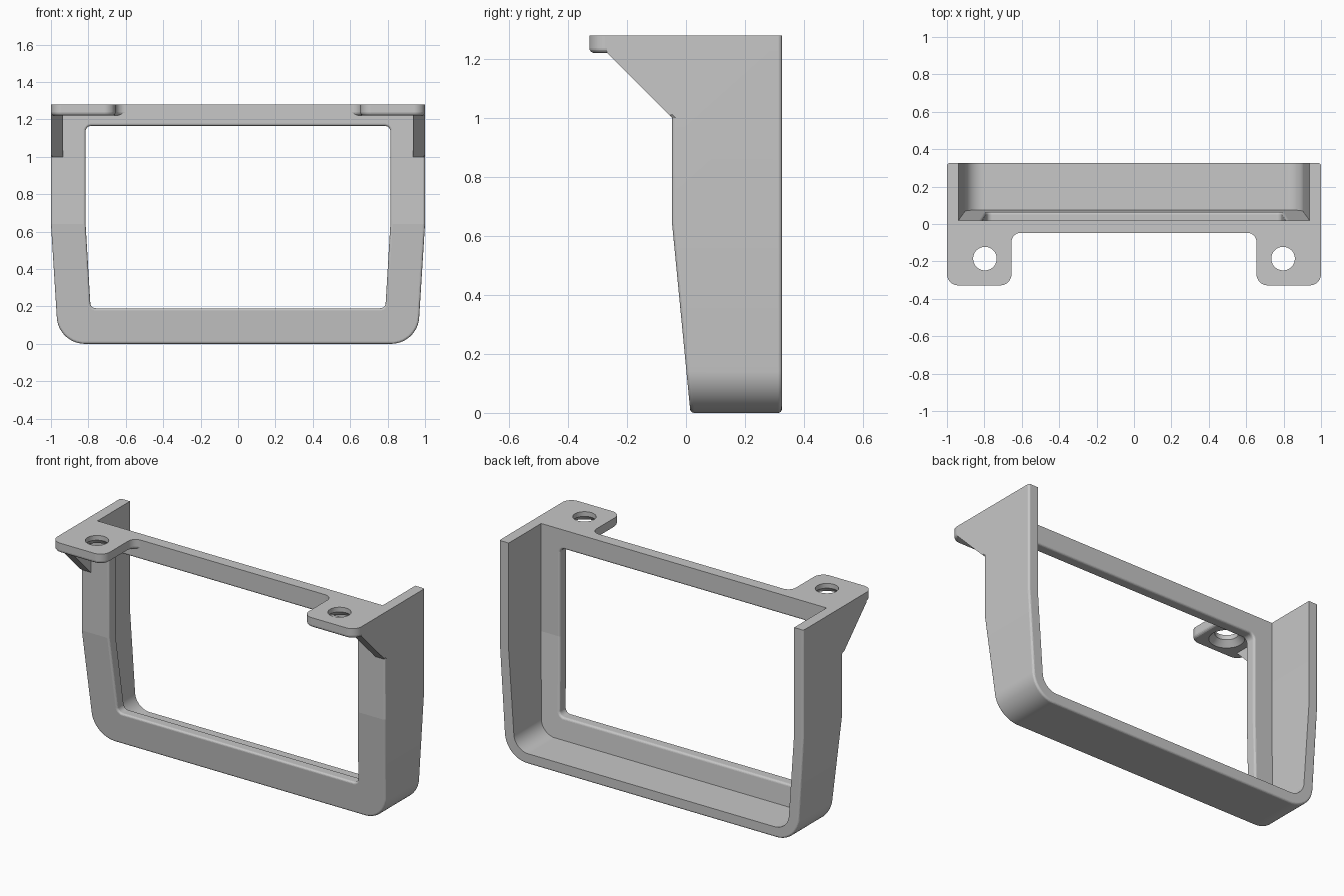
import bpy, bmesh, math
from mathutils import Vector

if "Cube" in bpy.data.objects:
    bpy.data.objects.remove(bpy.data.objects["Cube"])

TOP, BACK, FRONT, BEND, LEAN = 1.28, 0.325, -0.047, 0.64, 0.097

grey = bpy.data.materials.new("plain grey")
grey.use_nodes = True
colour = (0.57, 0.57, 0.57, 1)
grey.diffuse_color = colour
grey.node_tree.nodes["Principled BSDF"].inputs["Base Color"].default_value = colour


def rounded(corners, steps=24):
    """Outline from (u, v, radius) corners, with arcs where radius > 0."""
    out = []
    for i, (u, v, r) in enumerate(corners):
        p = Vector((u, v))
        if r == 0:
            out.append(p)
            continue
        a = (Vector(corners[i - 1][:2]) - p).normalized()
        b = (Vector(corners[(i + 1) % len(corners)][:2]) - p).normalized()
        half = a.angle(b) / 2
        centre = p + (a + b).normalized() * r / math.sin(half)
        start = p + a * r / math.tan(half) - centre
        end = p + b * r / math.tan(half) - centre
        sweep = math.atan2(start.x * end.y - start.y * end.x, start.dot(end))
        for k in range(steps + 1):
            t = sweep * k / steps
            c, s = math.cos(t), math.sin(t)
            out.append(centre + Vector((start.x * c - start.y * s, start.x * s + start.y * c)))
    return out


def mirrored(half):
    """Close a right-hand half outline with its left-hand copy."""
    return half + [(-x, z, r) for x, z, r in reversed(half)]


def prism(name, outline, axis, lo, hi):
    """Extrude an outline along x, y or z."""
    place = {"x": lambda p, d: (d, p[0], p[1]),
             "y": lambda p, d: (p[0], d, p[1]),
             "z": lambda p, d: (p[0], p[1], d)}[axis]
    bm = bmesh.new()
    rings = [[bm.verts.new(place(p, d)) for p in outline] for d in (lo, hi)]
    bm.faces.new(rings[0])
    bm.faces.new(rings[1][::-1])
    n = len(outline)
    for i in range(n):
        j = (i + 1) % n
        bm.faces.new((rings[0][i], rings[1][i], rings[1][j], rings[0][j]))
    bmesh.ops.recalc_face_normals(bm, faces=bm.faces)
    mesh = bpy.data.meshes.new(name)
    bm.to_mesh(mesh)
    bm.free()
    mesh.materials.append(grey)
    ob = bpy.data.objects.new(name, mesh)
    bpy.context.collection.objects.link(ob)
    return ob


def combine(target, tool, operation):
    mod = target.modifiers.new("combine", "BOOLEAN")
    mod.operation, mod.object, mod.solver = operation, tool, "EXACT"
    bpy.context.view_layer.objects.active = target
    bpy.ops.object.modifier_apply(modifier=mod.name)
    bpy.data.objects.remove(tool)


def round_edges(ob, width, rule):
    """Round the sharp edges that satisfy the rule."""
    bm = bmesh.new()
    bm.from_mesh(ob.data)
    bmesh.ops.remove_doubles(bm, verts=bm.verts, dist=0.00001)
    bm.normal_update()
    edges = [e for e in bm.edges if len(e.link_faces) == 2
             and e.calc_face_angle(0) > math.radians(60)
             and rule(e, (e.verts[0].co + e.verts[1].co) / 2)]
    bmesh.ops.bevel(bm, geom=edges, offset=width, segments=4, profile=0.5,
                    affect="EDGES", clamp_overlap=False)
    bm.to_mesh(ob.data)
    bm.free()


def tub(name, inset, top, radius, front, back):
    """Tapered U-shaped block whose lower front leans back."""
    half = [(0.96 - inset, inset, radius), (1 - inset, BEND, 0), (1 - inset, top, 0)]
    block = prism(name, rounded(mirrored(half)), "y", -1, back)
    bm = bmesh.new()
    bm.from_mesh(block.data)
    ring = [v for v in bm.verts if v.co.y < -0.9]
    for v in ring:
        v.co.y = front + max(0, BEND - v.co.z) * LEAN
    bmesh.ops.connect_verts(bm, verts=[v for v in ring if abs(v.co.z - BEND) < 0.0001])
    bm.normal_update()
    bm.to_mesh(block.data)
    bm.free()
    return block


# Outer shell with an open cavity behind the front frame
bracket = tub("bracket", 0, TOP, 0.15, FRONT, BACK)
combine(bracket, tub("cavity", 0.062, TOP + 0.2, 0.095, FRONT + 0.067, BACK + 0.3),
        "DIFFERENCE")

# Front window
window = rounded(mirrored([(0.788, 0.19, 0.03), (0.815, BEND, 0), (0.815, 1.165, 0.03)]), 8)
combine(bracket, prism("window", window, "y", -1, 1), "DIFFERENCE")

for side in (1, -1):
    # Mounting tab with rounded corners and a softened lower rim
    corners = [(1, 0, 0), (1, -0.328, 0.06), (0.655, -0.328, 0.06),
               (0.655, FRONT, 0.05), (0.58, FRONT, 0), (0.58, 0, 0)]
    tab = prism("mounting_tab", [(side * p.x, p.y) for p in rounded(corners, 16)],
                "z", 1.22, TOP)
    round_edges(tab, 0.018, lambda e, m: m.z < 1.221 and m.y < FRONT - 0.00001)
    combine(bracket, tab, "UNION")
    # Diagonal gusset under the tab
    gusset = prism("gusset", [(-0.268, 1.222), (FRONT, 1.0), (0, 1.0),
                              (0, 1.25), (-0.268, 1.25)],
                   "x", *sorted((side * 0.935, side)))
    combine(bracket, gusset, "UNION")
    # Screw hole, countersunk from below
    for lower, upper, z0, z1 in ((0.063, 0.063, 1.1, 1.4), (0.115, 0.055, 1.2, 1.26)):
        bpy.ops.mesh.primitive_cone_add(
            vertices=72, radius1=lower, radius2=upper, depth=z1 - z0,
            location=(side * 0.797, -0.185, (z0 + z1) / 2))
        combine(bracket, bpy.context.object, "DIFFERENCE")


def soft_edge(edge, m):
    """Window edges, and the outer rims at the back and lower front."""
    if abs(m.x) < 0.83 and 0.17 < m.z < 1.18:
        return FRONT - 0.001 < m.y < 0.1
    outward = Vector((m.x, 0, m.z - 0.7))
    outer = all(f.normal.dot(outward) > -0.1 for f in edge.link_faces)
    return outer and (BACK - 0.001 < m.y and m.z < TOP - 0.001 or m.y < 0.03 and m.z < 0.999)


round_edges(bracket, 0.012, soft_edge)

# Smooth curves, crisp edges
bpy.ops.object.select_all(action="DESELECT")
bracket.select_set(True)
bpy.context.view_layer.objects.active = bracket
bracket.data.materials.clear()
bracket.data.materials.append(grey)
for face in bracket.data.polygons:
    face.material_index = 0
bpy.ops.object.shade_smooth_by_angle(angle=math.radians(5.2))
normals = bracket.modifiers.new("even normals", "WEIGHTED_NORMAL")
normals.keep_sharp = True
